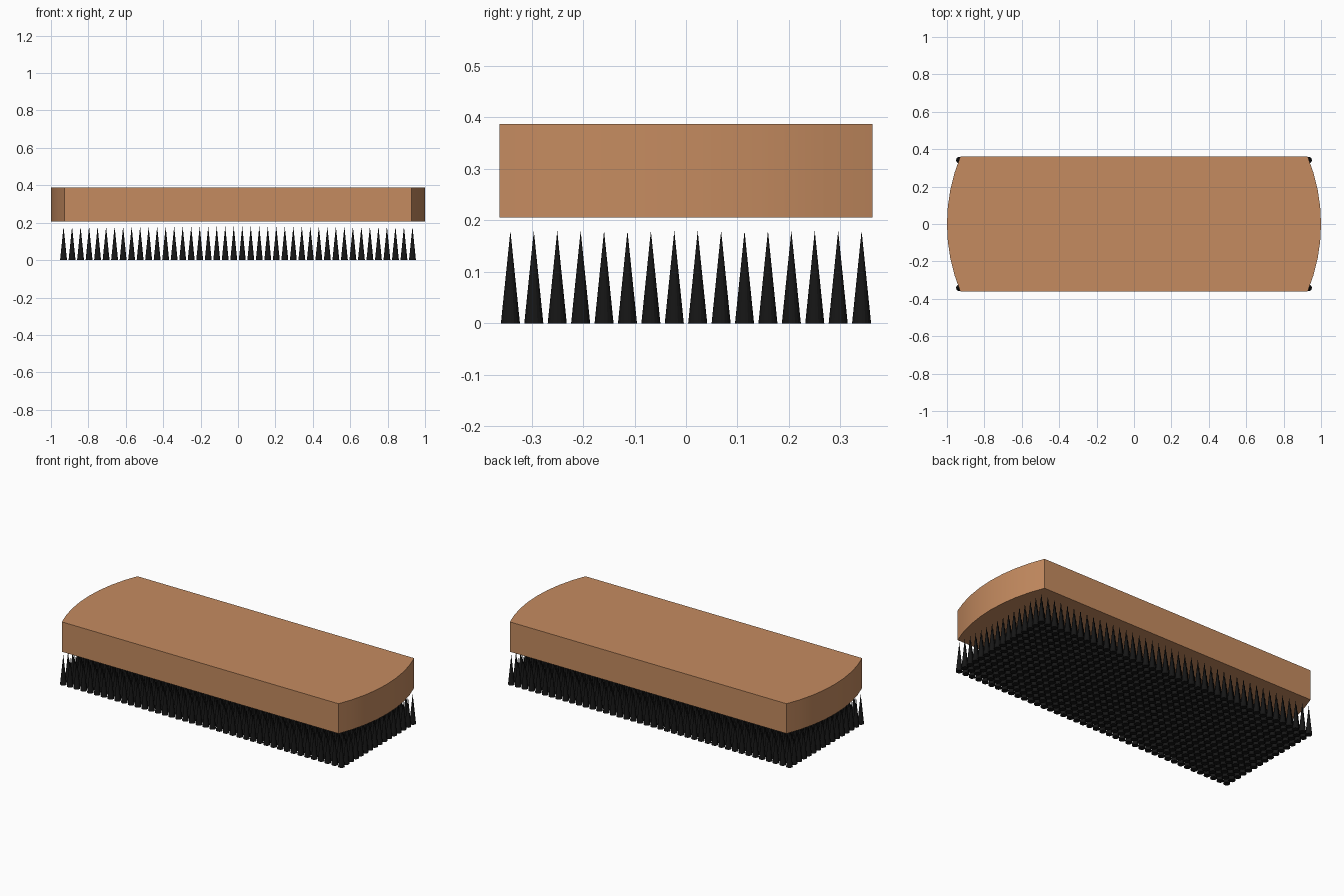
import bpy, bmesh, math
from mathutils import Matrix

if "Cube" in bpy.data.objects:
    bpy.data.objects.remove(bpy.data.objects["Cube"])


def material(name, rgb):
    m = bpy.data.materials.new(name)
    m.diffuse_color = (*rgb, 1)
    m.use_nodes = True
    m.node_tree.nodes["Principled BSDF"].inputs["Base Color"].default_value = m.diffuse_color
    return m


def finish(bm, name, mat):
    me = bpy.data.meshes.new(name)
    bm.to_mesh(me)
    bm.free()
    me.materials.append(mat)
    ob = bpy.data.objects.new(name, me)
    bpy.context.collection.objects.link(ob)
    return ob


wood = material("wood", (0.56, 0.26, 0.117))
black = material("black_bristle", (0.008, 0.008, 0.008))

# Wooden block: rectangle with bowed ends, extruded upward
HALF_W, SIDE_X, END_X = 0.362, 0.928, 1.0
Z0, Z1, SEG = 0.206, 0.387, 8
bow = END_X - SIDE_X
radius = (HALF_W ** 2 + bow ** 2) / (2 * bow)
sweep = math.asin(HALF_W / radius)
end = []
for i in range(SEG + 1):
    a = -sweep + 2 * sweep * i / SEG
    end.append((END_X - radius + radius * math.cos(a), radius * math.sin(a)))
outline = end + [(-x, -y) for x, y in end]

bm = bmesh.new()
base = bm.faces.new([bm.verts.new((x, y, Z0)) for x, y in outline])
top = bmesh.ops.extrude_face_region(bm, geom=[base], use_keep_orig=True)
bmesh.ops.translate(bm, vec=(0, 0, Z1 - Z0),
                    verts=[v for v in top["geom"] if isinstance(v, bmesh.types.BMVert)])
bmesh.ops.recalc_face_normals(bm, faces=bm.faces)
block = finish(bm, "brush_block", wood)
bpy.context.view_layer.objects.active = block
block.select_set(True)
bpy.ops.object.shade_smooth_by_angle(angle=math.radians(30))

# Bristles: grid of narrow cones pointing up
COLS, ROWS, PITCH, R, H = 42, 16, 0.0455, 0.0185, 0.18
bm = bmesh.new()
for i in range(COLS):
    for j in range(ROWS):
        x = (i - (COLS - 1) / 2) * PITCH
        y = (j - (ROWS - 1) / 2) * PITCH
        bmesh.ops.create_cone(bm, cap_ends=True, segments=16, radius1=R, radius2=0,
                              depth=H, matrix=Matrix.Translation((x, y, H / 2)))
finish(bm, "bristles", black)
